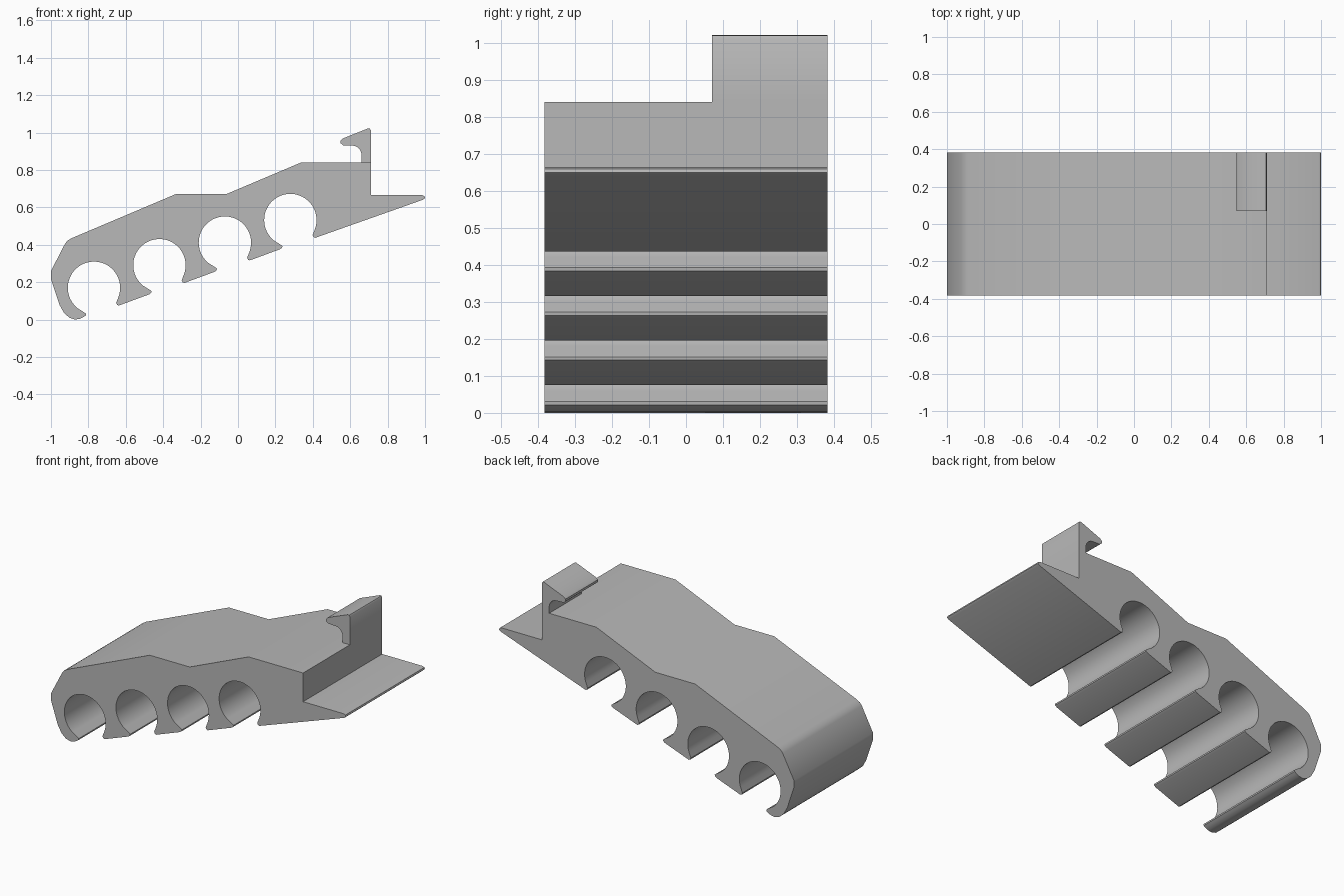
import bpy, bmesh
from math import cos, sin, radians

cube = bpy.data.objects.get("Cube")
if cube:
    bpy.data.objects.remove(cube, do_unlink=True)

HALF_WIDTH = 0.383

grey = bpy.data.materials.new("plain_grey")
grey.use_nodes = True
grey.diffuse_color = (0.48, 0.48, 0.48, 1)
grey.node_tree.nodes["Principled BSDF"].inputs["Base Color"].default_value = (0.48, 0.48, 0.48, 1)


def extrude_profile(name, points, y0, y1):
    """Extrude a closed x-z outline from y0 to y1, keeping hard edges sharp."""
    bm = bmesh.new()
    face = bm.faces.new([bm.verts.new((x, y0, z)) for x, z in points])
    moved = bmesh.ops.extrude_face_region(bm, geom=[face])["geom"]
    verts = [g for g in moved if isinstance(g, bmesh.types.BMVert)]
    bmesh.ops.translate(bm, verts=verts, vec=(0, y1 - y0, 0))
    # the starting face is kept by the extrusion and closes the front
    bmesh.ops.recalc_face_normals(bm, faces=bm.faces)
    mesh = bpy.data.meshes.new(name)
    bm.to_mesh(mesh)
    bm.free()
    mesh.materials.append(grey)
    mesh.polygons.foreach_set("use_smooth", [True] * len(mesh.polygons))
    mesh.set_sharp_from_angle(angle=radians(30))
    obj = bpy.data.objects.new(name, mesh)
    bpy.context.collection.objects.link(obj)
    return obj


def arc(cx, cz, r, start, end, steps):
    """Points along a circular arc, angles in degrees."""
    angles = [radians(start + (end - start) * i / steps) for i in range(steps + 1)]
    return [(cx + r * cos(a), cz + r * sin(a)) for a in angles]


def clip_slot(cx, cz):
    """Round open channel with a lip at each side of its mouth."""
    right_lip = [(0.133, -0.095), (0.123, -0.091), (0.119, -0.08)]
    left_lip = [(-0.05, -0.133), (-0.043, -0.139), (-0.044, -0.148), (-0.055, -0.156)]
    place = lambda pts: [(cx + x, cz + z) for x, z in pts]
    return place(right_lip) + arc(cx, cz, 0.14, -20, 232, 40) + place(left_lip)


# Stepped top, upright stop and tapered ledge
outline = [(-0.955, 0.08), (-1, 0.215), (-1, 0.26), (-0.925, 0.405), (-0.912, 0.422), (-0.89, 0.435),
           (-0.33, 0.672), (-0.06, 0.672), (0.34, 0.841), (0.71, 0.841),
           (0.71, 0.665), (0.985, 0.665), (0.997, 0.66), (1, 0.65), (0.99, 0.641)]

# Four clip channels along the sloping underside
for i in reversed(range(4)):
    outline += clip_slot(-0.77 + 0.35 * i, 0.17 + 0.1207 * i)

# Curled end below the last channel
outline += [(-0.845, 0.004), (-0.872, 0), (-0.9, 0.009), (-0.93, 0.035)]
extrude_profile("clip_body", outline, -HALF_WIDTH, HALF_WIDTH)

# Hook standing on the top at the back corner
hook = [(0.71, 0.841), (0.71, 1.012), (0.705, 1.021), (0.695, 1.022), (0.56, 0.968),
        (0.549, 0.957), (0.549, 0.943), (0.562, 0.932)]
hook += arc(0.61, 0.88, 0.05, 90, 0, 8) + [(0.66, 0.841)]
extrude_profile("top_hook", hook, 0.07, HALF_WIDTH)
